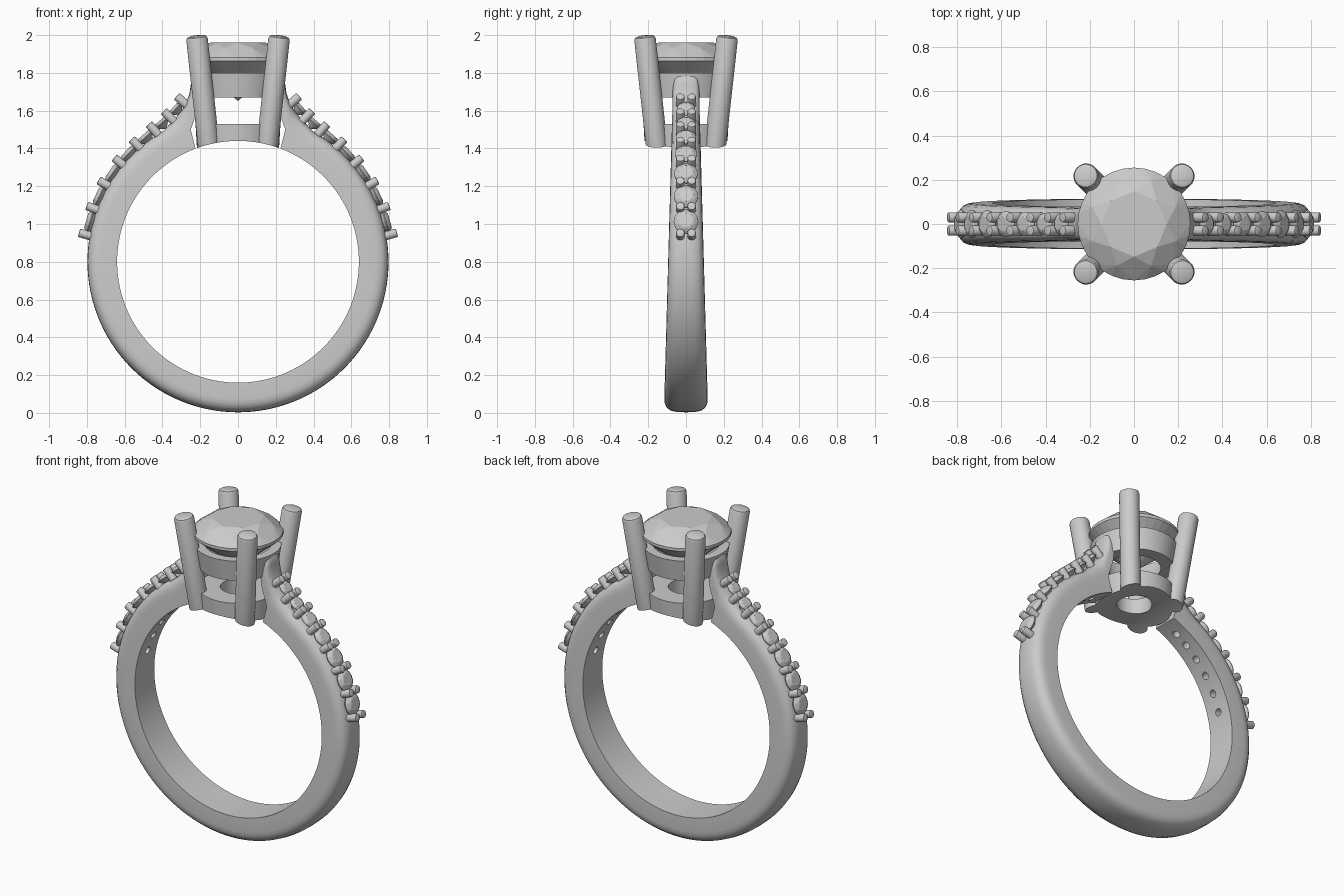
import bpy, bmesh, math
from mathutils import Vector, Matrix

if "Cube" in bpy.data.objects:
    bpy.data.objects.remove(bpy.data.objects["Cube"])

C = 0.80          # height of the finger hole centre
R_IN, R_OUT = 0.64, 0.797


def finish(name, bm, smooth=True):
    bmesh.ops.recalc_face_normals(bm, faces=bm.faces)
    me = bpy.data.meshes.new(name)
    bm.to_mesh(me)
    bm.free()
    ob = bpy.data.objects.new(name, me)
    bpy.context.collection.objects.link(ob)
    if smooth:
        shade(ob)
    return ob


def activate(ob):
    bpy.ops.object.select_all(action='DESELECT')
    ob.select_set(True)
    bpy.context.view_layer.objects.active = ob


def shade(ob):
    activate(ob)
    bpy.ops.object.shade_smooth_by_angle(angle=math.radians(35))


def cut(ob, cutter):
    activate(ob)
    m = ob.modifiers.new("cut", 'BOOLEAN')
    m.operation, m.solver, m.object = 'DIFFERENCE', 'EXACT', cutter
    bpy.ops.object.modifier_apply(modifier=m.name)
    shade(ob)


def frame(pos, direction):
    return Matrix.Translation(pos) @ Vector(direction).to_track_quat('Z', 'Y').to_matrix().to_4x4()


def lathe(bm, prof, n, mat=Matrix(), closed=False):
    """Revolve (radius, height) points; open profiles get flat end caps."""
    rings = [[bm.verts.new(mat @ Vector((r * math.cos(2 * math.pi * k / n),
                                         r * math.sin(2 * math.pi * k / n), z)))
              for k in range(n)] for r, z in prof]
    pairs = list(zip(rings, rings[1:]))
    if closed:
        pairs.append((rings[-1], rings[0]))
    else:
        bm.faces.new(rings[0])
        bm.faces.new(rings[-1])
    for a, b in pairs:
        for k in range(n):
            bm.faces.new((a[k], a[(k + 1) % n], b[(k + 1) % n], b[k]))


def rod(bm, p0, p1, r, bevel, n):
    p0, p1 = Vector(p0), Vector(p1)
    L = (p1 - p0).length
    lathe(bm, [(r, 0), (r, L - bevel), (r - bevel * 0.3, L - bevel * 0.3), (r - bevel, L)],
          n, frame(p0, p1 - p0))


def gem(name, r, mat, n=32):
    """Brilliant cut as a convex hull, girdle at local z = 0."""
    bm = bmesh.new()
    for rad, z, count, off in ((0.58, 0.34, 8, 0), (0.80, 0.225, 8, 0.5), (1, 0.035, n, 0),
                               (1, -0.035, n, 0), (0.25, -0.66, 8, 0.5), (0.01, -0.86, 8, 0.5)):
        for k in range(count):
            a = 2 * math.pi * (k + off) / count
            bm.verts.new(mat @ Vector((r * rad * math.cos(a), r * rad * math.sin(a), r * z)))
    bmesh.ops.convex_hull(bm, input=bm.verts)
    return finish(name, bm, smooth=False)


# Shank: lofted (inner, outer) stations on one side, mirrored
stations = []
for deg in range(-90, 61, 3):
    c, s = math.cos(math.radians(deg)), math.sin(math.radians(deg))
    stations.append(((R_IN * c, C + R_IN * s), (R_OUT * c, C + R_OUT * s)))
stations += [((0.26, 1.385), (0.345, 1.545)), ((0.225, 1.399), (0.30, 1.60)),
             ((0.25, 1.50), (0.275, 1.64)), ((0.215, 1.60), (0.257, 1.69)),
             ((0.20, 1.69), (0.25, 1.74)), ((0.20, 1.75), (0.247, 1.772)),
             ((0.205, 1.785), (0.235, 1.79))]
section = [(-1, 0), (-1, 0.55), (-0.97, 0.70), (-0.88, 0.84), (-0.7, 0.94), (-0.4, 0.99), (0, 1)]
section += [(-u, t) for u, t in reversed(section[:-1])]
bm = bmesh.new()
loops = []
for i, (a, b) in enumerate(stations):
    tip = {len(stations) - 1: 0.65, len(stations) - 2: 0.88}.get(i, 1)
    loop = []
    for u, t in section:
        x, z = a[0] + (b[0] - a[0]) * t, a[1] + (b[1] - a[1]) * t
        w = max(0.07, 0.117 - 0.028 * z) * tip
        loop.append(bm.verts.new((0 if i == 0 else x, u * w, z)))
    loops.append(loop)
for a, b in zip(loops, loops[1:]):
    for k in range(len(section)):
        j = (k + 1) % len(section)
        bm.faces.new((a[k], a[j], b[j], b[k]))
bm.faces.new(loops[-1])
shank = finish("shank", bm, smooth=False)
activate(shank)
shank.modifiers.new("mirror", 'MIRROR')
bpy.ops.object.modifier_apply(modifier="mirror")

# Accent stones, their bead prongs and the drilled holes under them
beads = [(0.81, 0.945), (0.77, 1.085), (0.71, 1.215), (0.63, 1.33),
         (0.54, 1.425), (0.45, 1.505), (0.37, 1.575), (0.30, 1.655)]
bead_bm, hole_bm = bmesh.new(), bmesh.new()
for side, label in ((1, "right"), (-1, "left")):
    pts = [Vector((side * x, 0, z)) for x, z in beads]
    for i, p in enumerate(pts):
        t = pts[min(i + 1, 7)] - pts[max(i - 1, 0)]
        nrm = Vector((t.z, 0, -t.x)).normalized() * side
        for y in (-0.03, 0.03):
            off = Vector((0, y, 0))
            rod(bead_bm, p - nrm * 0.045 + off, p + nrm * 0.033 + off, 0.023, 0.006, 16)
    for i, (p, q) in enumerate(zip(pts, pts[1:])):
        d = q - p
        nrm = Vector((d.z, 0, -d.x)).normalized() * side
        mid = (p + q) / 2
        gem(f"accent_stone_{label}_{i + 1}", d.length * 0.45, frame(mid - nrm * 0.008, nrm), 16)
        if i < 6:
            out = (mid - Vector((0, 0, C))).normalized()
            rod(hole_bm, mid - out * 0.30, mid + out * 0.05, 0.022, 0.001, 16)
finish("bead_prongs", bead_bm)
holes = finish("hole_cutter", hole_bm, smooth=False)
cut(shank, holes)

# Head: four tilted prongs, upper seat ring and lower gallery ring
finger_bm = bmesh.new()
lathe(finger_bm, [(R_IN, -1), (R_IN, 1)], 120, frame((0, 0, C), (0, 1, 0)))
finger = finish("finger_cutter", finger_bm, smooth=False)
for sx, xn in ((-1, "left"), (1, "right")):
    for sy, yn in ((-1, "front"), (1, "back")):
        bm = bmesh.new()
        rod(bm, (sx * 0.149, sy * 0.149, 1.36), (sx * 0.219, sy * 0.219, 1.995), 0.057, 0.018, 32)
        cut(finish(f"head_prong_{yn}_{xn}", bm), finger)

bm = bmesh.new()
lathe(bm, [(0.225, 1.67), (0.245, 1.80), (0.19, 1.80), (0.15, 1.67)], 64, closed=True)
finish("seat_ring", bm)

bm = bmesh.new()
lathe(bm, [(0.215, 1.36), (0.225, 1.53), (0.10, 1.53), (0.10, 1.36)], 64, closed=True)
cut(finish("gallery_ring", bm), finger)

for helper in (holes, finger):
    bpy.data.objects.remove(helper, do_unlink=True)

# Centre stone
gem("centre_stone", 0.255, Matrix.Translation((0, 0, 1.873)))
